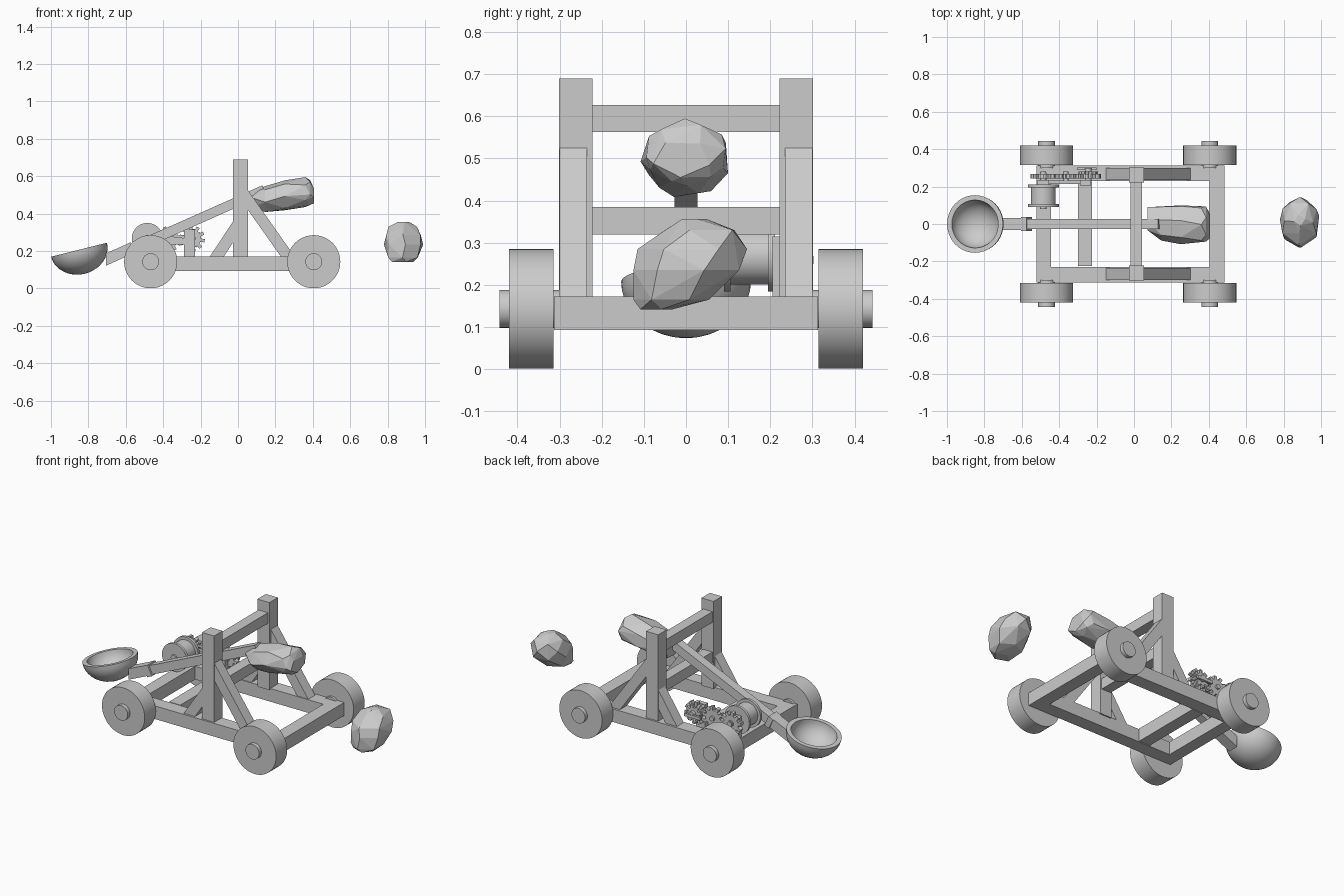
import bpy, bmesh, math
from mathutils import Vector

if "Cube" in bpy.data.objects:
    bpy.data.objects.remove(bpy.data.objects["Cube"])


def finish(name, bm, smooth=False):
    bmesh.ops.recalc_face_normals(bm, faces=bm.faces)
    me = bpy.data.meshes.new(name)
    bm.to_mesh(me)
    bm.free()
    ob = bpy.data.objects.new(name, me)
    bpy.context.collection.objects.link(ob)
    if smooth:
        bpy.context.view_layer.objects.active = ob
        ob.select_set(True)
        bpy.ops.object.shade_smooth_by_angle(angle=math.radians(35))
        ob.select_set(False)
    return ob


def prism(name, pts, y0, y1, smooth=False):
    """Extrude an x-z outline from y0 to y1."""
    bm = bmesh.new()
    a = [bm.verts.new((x, y0, z)) for x, z in pts]
    b = [bm.verts.new((x, y1, z)) for x, z in pts]
    bm.faces.new(a)
    bm.faces.new(b[::-1])
    n = len(pts)
    for i in range(n):
        j = (i + 1) % n
        bm.faces.new((a[i], b[i], b[j], a[j]))
    return finish(name, bm, smooth)


def box(name, x0, x1, y0, y1, z0, z1):
    return prism(name, [(x0, z0), (x1, z0), (x1, z1), (x0, z1)], y0, y1)


def disc(name, x, z, r, y0, y1, n=40):
    pts = [(x + r * math.cos(2 * math.pi * i / n), z + r * math.sin(2 * math.pi * i / n)) for i in range(n)]
    return prism(name, pts, y0, y1, True)


def beam(name, p, q, thick, width):
    """Tilted square beam centred on y = 0."""
    p, q = Vector(p), Vector(q)
    d = (q - p).normalized()
    n = Vector((-d.y, d.x)) * thick / 2
    return prism(name, [p - n, q - n, q + n, p + n], -width / 2, width / 2)


def gear(name, x, z, r, y0, y1, teeth=10, phase=0.0):
    pts = []
    step = 2 * math.pi / teeth
    for i in range(teeth):
        for f, k in ((0, .7), (.42, .7), (.5, 1), (.92, 1)):
            a = (i + f + phase) * step
            pts.append((x + r * k * math.cos(a), z + r * k * math.sin(a)))
    return prism(name, pts, y0, y1)


def rock(name, rings, axis):
    """Convex hull around irregular rings stacked along an axis."""
    bm = bmesh.new()
    for t, u, v, ru, rv, n, ph in rings:
        for i in range(n):
            a = ph + 2 * math.pi * i / n
            p, q = u + ru * math.cos(a), v + rv * math.sin(a)
            bm.verts.new((t, p, q) if axis == 'x' else (p, q, t))
    res = bmesh.ops.convex_hull(bm, input=bm.verts[:])
    bmesh.ops.delete(bm, geom=[v for v in set(res['geom_interior']) if isinstance(v, bmesh.types.BMVert)], context='VERTS')
    bmesh.ops.dissolve_limit(bm, angle_limit=math.radians(4), verts=bm.verts[:], edges=bm.edges[:])
    return finish(name, bm)


# chassis cross beams
for name, x0, x1 in (("rear", -.52, -.445), ("middle", -.3, -.225), ("front", .405, .485)):
    w = .225 if name == "middle" else .313
    box(name + "_cross_beam", x0, x1, -w, w, .093, .172)

# mirrored rails, posts, braces and wheels
for side, s in (("left", 1), ("right", -1)):
    box(side + "_rail", -.445, .405, s * .23, s * .313, .093, .172)
    box(side + "_post", -.027, .053, s * .222, s * .302, .165, .69)
    prism(side + "_front_brace", [(.053, .525), (.302, .172), (.228, .172), (.053, .42)], s * .235, s * .3)
    prism(side + "_rear_brace", [(-.027, .357), (-.15, .172), (-.075, .172), (-.027, .245)], s * .235, s * .3)
    for end, x in (("rear", -.467), ("front", .405)):
        disc(f"{side}_{end}_wheel", x, .143, .142, s * .315, s * .42, 48)
        disc(f"{side}_{end}_axle", x, .143, .045, s * .3, s * .443, 32)

# upright cross bars
box("top_crossbar", -.02, .043, -.225, .225, .563, .627)
box("lower_crossbar", -.02, .043, -.225, .225, .32, .385)

# throwing arm with socket and collar
beam("throwing_arm", (-.69, .159), (.14, .527), .052, .054)
prism("arm_socket", [(-.705, .122), (-.58, .178), (-.58, .243), (-.705, .188)], -.033, .033)
beam("arm_collar", (-.59, .203), (-.56, .217), .066, .076)

# bowl: shallow tilted half shell
bm = bmesh.new()
profile = []
for k, (r, d) in enumerate(((.154, .132), (.128, .108))):
    angs = [math.pi / 2 * i / 10 for i in range(11)]
    part = [(r * math.sin(a), -d * math.cos(a)) for a in angs]
    profile += part if k == 0 else part[::-1]
vs = [bm.verts.new((max(r, 0), 0, z)) for r, z in profile]
es = [bm.edges.new(vs[i:i + 2]) for i in range(len(vs) - 1)]
bmesh.ops.spin(bm, geom=vs + es, axis=(0, 0, 1), cent=(0, 0, 0), angle=2 * math.pi, steps=40)
bmesh.ops.remove_doubles(bm, verts=bm.verts, dist=.0005)
bowl = finish("bowl", bm, True)
bowl.location = (-.85, 0, .207)
bowl.rotation_euler = (0, -math.radians(14), 0)

# winch drum, flanges and shaft
WX, WZ = -.485, .267
disc("winch_drum", WX, WZ, .066, .1, .205)
disc("drum_inner_flange", WX, WZ, .083, .09, .106)
disc("drum_outer_flange", WX, WZ, .083, .195, .211)
disc("winch_shaft", WX, WZ, .018, .08, .275, 20)

# winch supports and gear train
box("winch_rear_support", -.515, -.455, .211, .235, .165, .3)
box("winch_front_support", -.29, -.23, .205, .235, .165, .315)
prism("winch_side_plate", [(-.455, .235), (-.29, .235), (-.29, .27), (-.455, .29)], .213, .233)
for i, x in enumerate((WX, -.365, -.245)):
    gear(f"winch_gear_{i + 1}", x, WZ, .068, .242, .268, 10, .5 * (i % 2))
    disc(f"gear_pin_{i + 1}", x, WZ, .014, .225, .28, 16)
disc("crank_shaft", -.245, WZ, .018, .225, .3, 20)
beam_crank = box("crank_handle", -.305, -.2, .29, .303, .25, .268)
gear("drive_gear", -.245, WZ, .052, .268, .282, 8)

# counterweight rock on the short arm end
rock("counterweight_rock", [
    (.072, .03, .475, .065, .05, 5, .4),
    (.145, 0, .475, .09, .07, 6, .2),
    (.25, 0, .497, .108, .082, 7, .5),
    (.36, 0, .515, .1, .08, 6, .55),
    (.385, 0, .513, .095, .072, 6, .15),
    (.405, -.01, .5, .07, .045, 5, .9)], 'x')

# loose boulder in front
rock("boulder", [
    (.142, .88, -.07, .06, .04, 4, .3),
    (.165, .882, -.035, .09, .09, 6, .5),
    (.235, .887, .005, .108, .13, 7, .3),
    (.285, .885, .015, .105, .13, 6, .5),
    (.33, .882, .04, .08, .09, 5, .9),
    (.356, .885, .02, .03, .03, 4, .2)], 'z')
